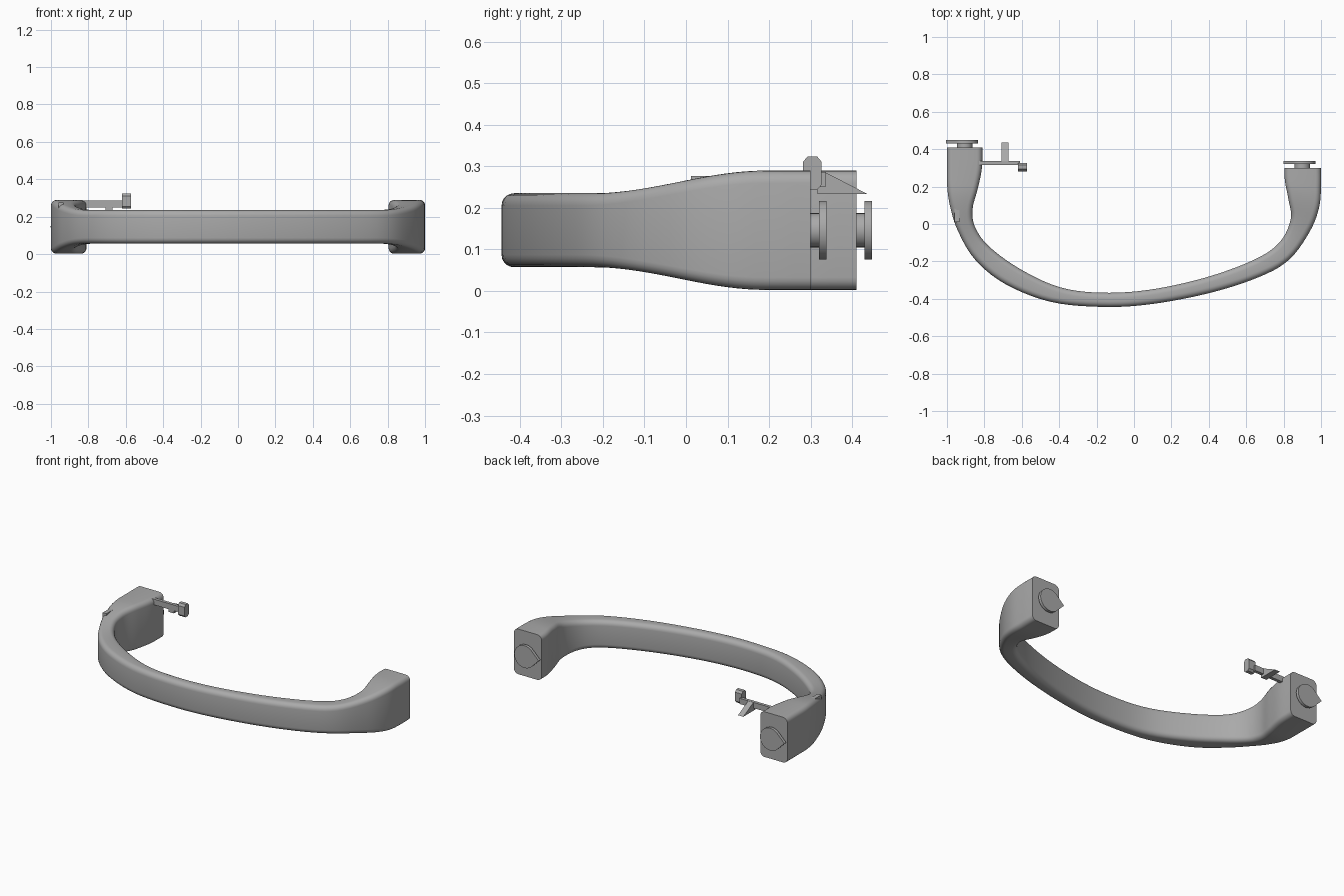
import bpy, bmesh, math
from mathutils import Vector

if "Cube" in bpy.data.objects:
    bpy.data.objects.remove(bpy.data.objects["Cube"])

grey = bpy.data.materials.new("mid_grey")
grey.diffuse_color = (0.4, 0.4, 0.4, 1)
grey.use_nodes = True
grey.node_tree.nodes["Principled BSDF"].inputs["Base Color"].default_value = grey.diffuse_color
MID_Z = 0.146


def finish(name, bm, smooth=False):
    bmesh.ops.recalc_face_normals(bm, faces=bm.faces)
    me = bpy.data.meshes.new(name)
    bm.to_mesh(me)
    bm.free()
    me.materials.append(grey)
    ob = bpy.data.objects.new(name, me)
    bpy.context.collection.objects.link(ob)
    if smooth:
        bpy.ops.object.select_all(action='DESELECT')
        bpy.context.view_layer.objects.active = ob
        ob.select_set(True)
        bpy.ops.object.shade_smooth_by_angle(angle=math.radians(35))
    return ob


def loft(name, rings, smooth=False):
    bm = bmesh.new()
    vs = [[bm.verts.new(p) for p in ring] for ring in rings]
    n = len(vs[0])
    for a, b in zip(vs, vs[1:]):
        for i in range(n):
            bm.faces.new((a[i], a[(i + 1) % n], b[(i + 1) % n], b[i]))
    bm.faces.new(vs[0])
    bm.faces.new(vs[-1])
    return finish(name, bm, smooth)


def prism_x(name, profile, x0, x1):
    """Extrude a (y, z) profile along x."""
    return loft(name, [[(x, y, z) for y, z in profile] for x in (x0, x1)])


def prism_y(name, profile, y0, y1, smooth=False):
    """Extrude an (x, z) profile along y."""
    return loft(name, [[(x, y, z) for x, z in profile] for y in (y0, y1)], smooth)


def catmull(pts, steps):
    p = [Vector(q) for q in pts]
    p = [2 * p[0] - p[1]] + p + [2 * p[-1] - p[-2]]
    out = []
    for i in range(1, len(p) - 2):
        a, b, c, d = p[i - 1:i + 3]
        for s in range(steps):
            t = s / steps
            out.append(0.5 * (2 * b + (c - a) * t + (2 * a - 5 * b + 4 * c - d) * t * t
                              + (3 * b - a - 3 * c + d) * t ** 3))
    return out + [p[-2]]


# Handle plan: outer x, outer y, inner x, inner y at each station
stations = [
    (-1, .41, -.81, .41), (-1, .30, -.813, .30), (-.998, .19, -.835, .19),
    (-.98, .08, -.863, .08), (-.94, -.04, -.85, -.016), (-.85, -.19, -.775, -.12),
    (-.69, -.32, -.61, -.24), (-.45, -.415, -.40, -.337), (-.18, -.443, -.18, -.367),
    (.08, -.43, .08, -.352), (.40, -.37, .38, -.287), (.67, -.283, .645, -.19),
    (.83, -.19, .78, -.096), (.94, -.04, .838, .027), (.99, .09, .825, .134),
    (1, .21, .807, .23), (1, .30, .805, .30)]
RADIUS, SEG = .03, 5
rings = []
for s in catmull(stations, 5):
    outer, inner = Vector((s[0], s[1])), Vector((s[2], s[3]))
    width = (inner - outer).length
    side = (inner - outer) / width
    mid = (outer + inner) / 2
    t = min(1, max(0, (mid.y + .2) / .4))
    half_h = .089 + .0545 * t * t * (3 - 2 * t)
    r = min(RADIUS, width * .45)
    ring = []
    for q, (sx, sz) in enumerate(((1, 1), (-1, 1), (-1, -1), (1, -1))):
        for k in range(SEG + 1):
            a = math.pi / 2 * (q + k / SEG)
            u = sx * (width / 2 - r) + r * math.cos(a)
            v = sz * (half_h - r) + r * math.sin(a)
            p = mid + side * u
            ring.append((p.x, p.y, MID_Z + v))
    rings.append(ring)
loft("handle", rings, True)

# Stem and pointed cam disc behind each handle end
for label, cx, y in (("left", -.905, .41), ("right", .90, .30)):
    stem = [(cx + .041 * math.cos(i * math.tau / 32), MID_Z + .041 * math.sin(i * math.tau / 32))
            for i in range(32)]
    prism_y(label + "_stem", stem, y - .01, y + .022, True)
    disc = [(cx - .071 * math.sqrt(2), MID_Z)]
    for i in range(33):
        a = math.radians(-135 + 270 * i / 32)
        disc.append((cx + .071 * math.cos(a), MID_Z + .071 * math.sin(a)))
    prism_y(label + "_cam_disc", disc, y + .02, y + .038, True)

# Release lever: arm, chamfered end block and wedge catch
prism_x("lever_arm", [(.316, .25), (.336, .25), (.336, .286), (.316, .286)], -.86, -.61)
prism_x("lever_end_block", [(.282, .255), (.293, .243), (.315, .243), (.326, .255),
                            (.326, .311), (.315, .324), (.293, .324), (.282, .311)],
        -.62, -.573)
prism_x("lever_catch", [(.316, .233), (.437, .233), (.336, .285), (.316, .285)], -.709, -.672)

# Fin on the left shoulder
prism_x("shoulder_fin", [(.012, .165), (.2, .165), (.2, .277), (.012, .277)], -.96, -.934)
